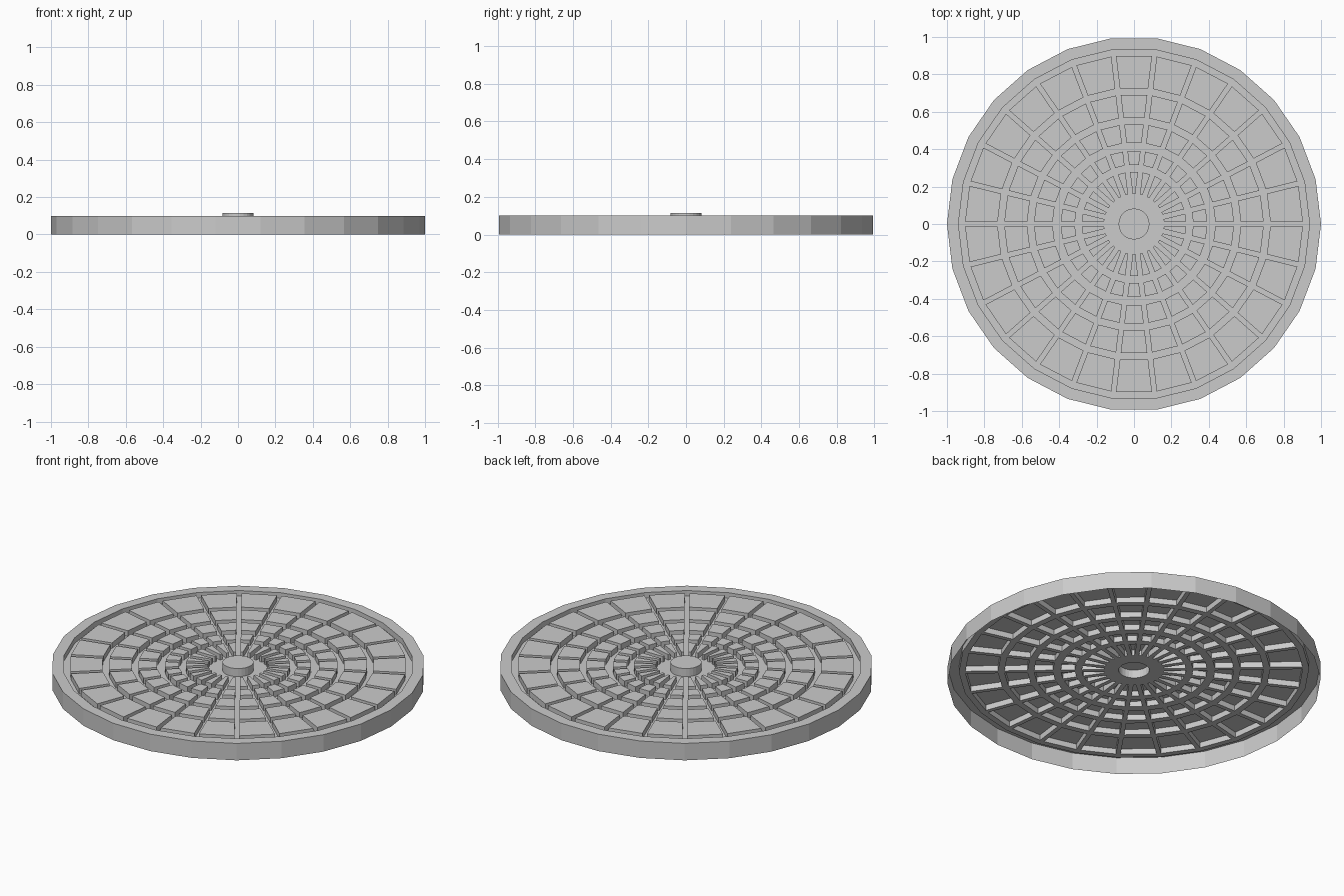
import bpy, bmesh, math
from mathutils import Matrix, Vector

if "Cube" in bpy.data.objects:
    bpy.data.objects.remove(bpy.data.objects["Cube"])

N = 26                      # sides and sectors
STEP = 2 * math.pi / N
T = math.tan(STEP / 2)
GROOVE = 0.0125             # half width of the radial grooves
Z_FLOOR, Z_TOP, Z_HUB = 0.067, 0.10, 0.115
R_OUT, R_RIM, R_HUB = math.cos(STEP / 2), 0.932, 0.082
BLOCKS = [(0.898, 0.725), (0.69, 0.568), (0.532, 0.433), (0.39, 0.315), (0.278, 0.16)]


def finish(bm, name):
    mesh = bpy.data.meshes.new(name)
    bm.to_mesh(mesh)
    bm.free()
    obj = bpy.data.objects.new(name, mesh)
    bpy.context.collection.objects.link(obj)
    return obj


def sector_point(k, d, side, z):
    # d runs along the sector's middle line, side runs across it
    return Matrix.Rotation((k + 0.5) * STEP, 3, 'Z') @ Vector((d, side, z))


def ring(bm, d, z):
    return [bm.verts.new(sector_point(k, d, -d * T, z)) for k in range(N)]


def loft(bm, a, b):
    n = len(a)
    return [bm.faces.new((a[i], a[(i + 1) % n], b[(i + 1) % n], b[i])) for i in range(n)]


# Outer rim: open underneath
bm = bmesh.new()
rings = [ring(bm, d, z) for d, z in
         ((R_OUT, 0), (R_OUT, Z_TOP), (R_RIM, Z_TOP), (R_RIM, Z_FLOOR))]
for a, b in zip(rings, rings[1:]):
    loft(bm, a, b)
finish(bm, "outer_rim")

# Thin groove floor with the blocks pushed up out of it
bm = bmesh.new()
radii = [R_RIM] + [d for pair in BLOCKS for d in pair] + [R_HUB]
rows = []
for d in radii:
    half = d * T
    inner = max(half - GROOVE, half * 0.3)
    rows.append([bm.verts.new(sector_point(k, d, s, Z_FLOOR))
                 for k in range(N) for s in (-half, -inner, inner)])
for i, (a, b) in enumerate(zip(rows, rows[1:])):
    faces = loft(bm, a, b)
    if i % 2 == 1:
        for f in faces[1::3]:
            base = list(f.verts)
            top = [bm.verts.new((v.co.x, v.co.y, Z_TOP)) for v in base]
            bm.faces.remove(f)
            loft(bm, base, top)
            bm.faces.new(top)
finish(bm, "block_plate")

# Raised centre hub, hollow from below
bm = bmesh.new()
low, high = ring(bm, R_HUB, Z_FLOOR), ring(bm, R_HUB, Z_HUB)
loft(bm, low, high)
bm.faces.new(high)
finish(bm, "centre_hub")
